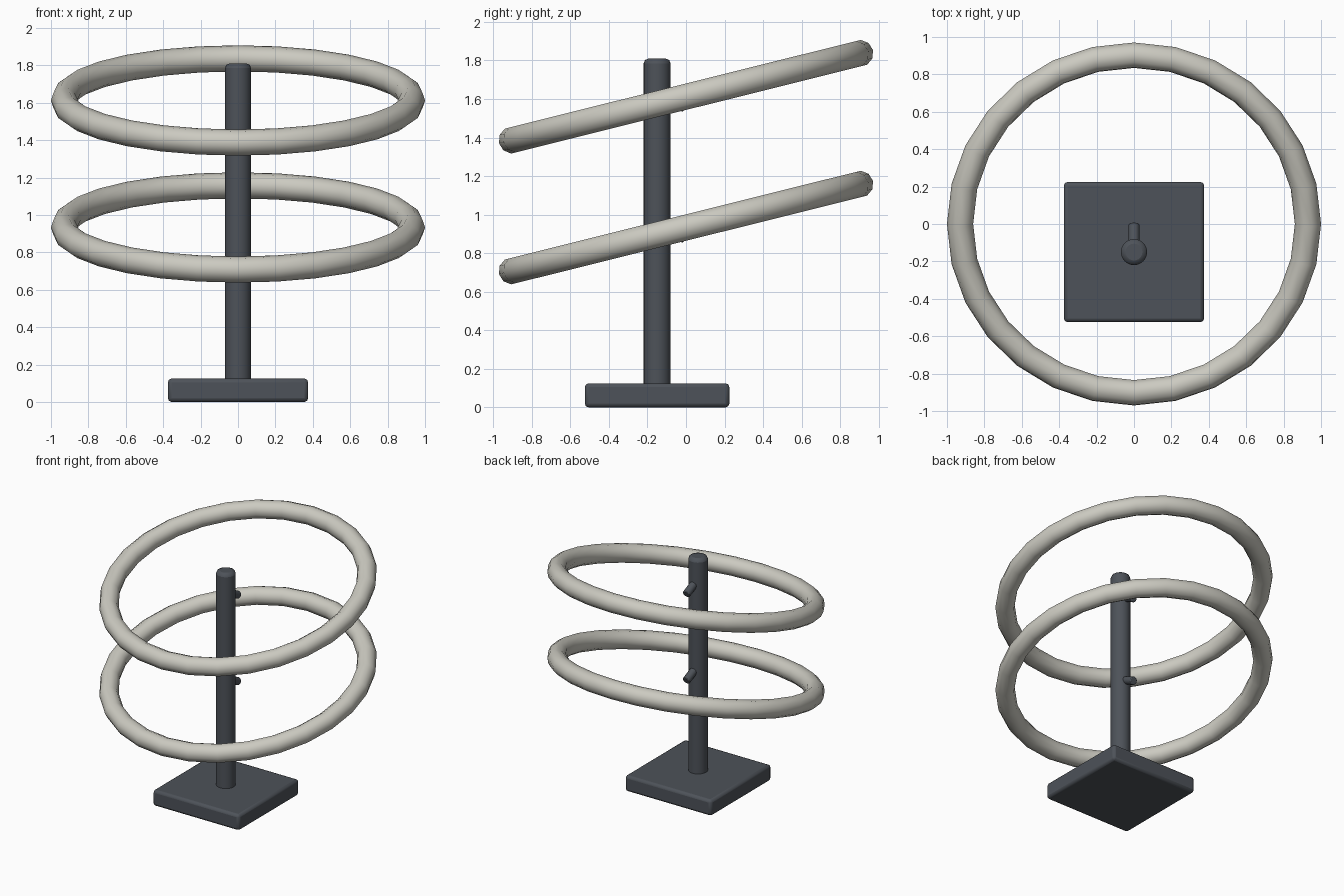
import bpy
from math import radians
from mathutils import Vector

if "Cube" in bpy.data.objects:
    bpy.data.objects.remove(bpy.data.objects["Cube"])


def material(name, rgb):
    m = bpy.data.materials.new(name)
    m.diffuse_color = (*rgb, 1)
    m.use_nodes = True
    m.node_tree.nodes["Principled BSDF"].inputs["Base Color"].default_value = m.diffuse_color
    return m


dark = material("dark_grey", (0.075, 0.085, 0.1))
cream = material("warm_white", (0.6, 0.59, 0.53))


def finish(name, mat, bevel=0):
    ob = bpy.context.object
    ob.name = name
    ob.data.materials.append(mat)
    if bevel:
        mod = ob.modifiers.new("bevel", 'BEVEL')
        mod.width = bevel
        mod.segments = 2
        mod.limit_method = 'ANGLE'
        mod.angle_limit = radians(40)
    bpy.ops.object.shade_smooth_by_angle(angle=radians(40))
    return ob


def rod(name, start, end, radius, sides, bevel):
    a, b = Vector(start), Vector(end)
    bpy.ops.mesh.primitive_cylinder_add(
        vertices=sides, radius=radius, depth=(b - a).length, location=(a + b) / 2,
        rotation=(b - a).to_track_quat('Z', 'Y').to_euler())
    return finish(name, dark, bevel)


# Square base plate with softened edges
bpy.ops.mesh.primitive_cube_add(size=1, location=(0, -0.15, 0.0625))
bpy.context.object.scale = (0.75, 0.75, 0.125)
bpy.ops.object.transform_apply(location=False, rotation=False, scale=True)
finish("base", dark, 0.02)

# Upright post
rod("post", (0, -0.15, 0.1), (0, -0.15, 1.81), 0.07, 24, 0.025)

# Two tilted rings, each with a short peg on the back of the post
for label, z in (("lower", 0.933), ("upper", 1.612)):
    bpy.ops.mesh.primitive_torus_add(
        major_segments=28, minor_segments=10, major_radius=0.93, minor_radius=0.07,
        location=(0, 0, z), rotation=(radians(14), 0, 0))
    finish(label + "_ring", cream)
    rod(label + "_peg", (0, -0.15, z + 0.016), (0, -0.003, z - 0.052), 0.03, 12, 0.005)
